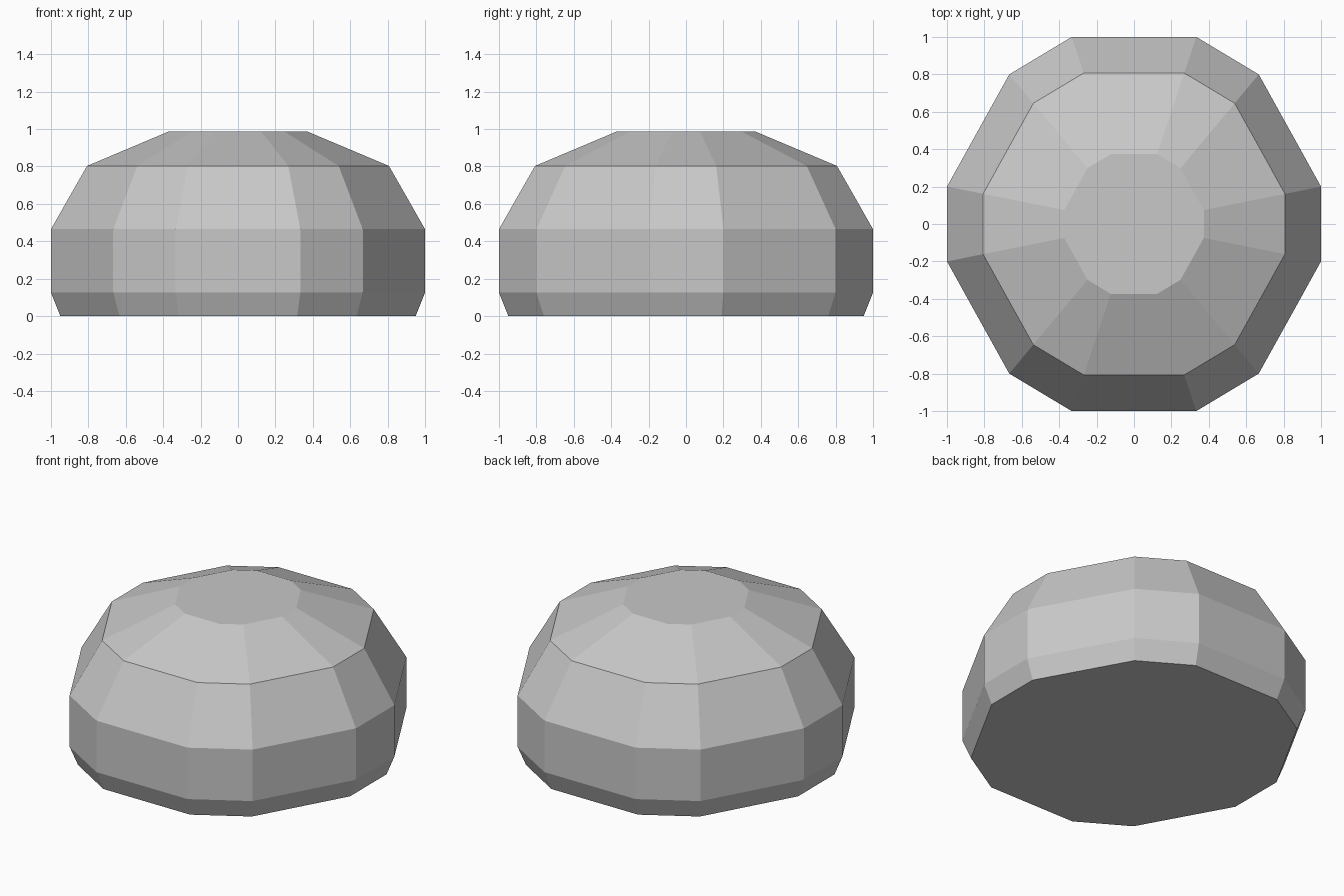
import bpy
import bmesh

if "Cube" in bpy.data.objects:
    bpy.data.objects.remove(bpy.data.objects["Cube"], do_unlink=True)

# Single stone colour
grey = bpy.data.materials.new("light_grey")
grey.use_nodes = True
colour = (0.58, 0.58, 0.58, 1)
grey.diffuse_color = colour
grey.node_tree.nodes["Principled BSDF"].inputs["Base Color"].default_value = colour

# Twelve-sided outline, mirrored from one quarter, counter-clockwise
quarter = [(1, 0.2), (0.667, 0.8), (0.333, 1)]
half = quarter + [(-x, y) for x, y in reversed(quarter)]
outline = half + [(-x, -y) for x, y in half]


def lofted(name, levels, cap_bottom=False, cap_top=False):
    """Stack scaled copies of the outline and bridge them with flat faces."""
    bm = bmesh.new()
    rings = [[bm.verts.new((x * s, y * s, z)) for x, y in outline] for s, z in levels]
    n = len(outline)
    for low, high in zip(rings, rings[1:]):
        for i in range(n):
            j = (i + 1) % n
            bm.faces.new((low[i], low[j], high[j], high[i]))
    if cap_bottom:
        bm.faces.new(rings[0][::-1])
    if cap_top:
        bm.faces.new(rings[-1])
    mesh = bpy.data.meshes.new(name)
    bm.to_mesh(mesh)
    bm.free()
    mesh.materials.append(grey)
    obj = bpy.data.objects.new(name, mesh)
    bpy.context.collection.objects.link(obj)
    return obj


# Body with bevelled foot and sloped shoulder
lofted("body", [(0.95, 0), (1, 0.126), (1, 0.465), (0.807, 0.803)], cap_bottom=True)
# Shallow faceted lid with a flat top
lofted("lid", [(0.807, 0.803), (0.373, 0.986)], cap_top=True)
